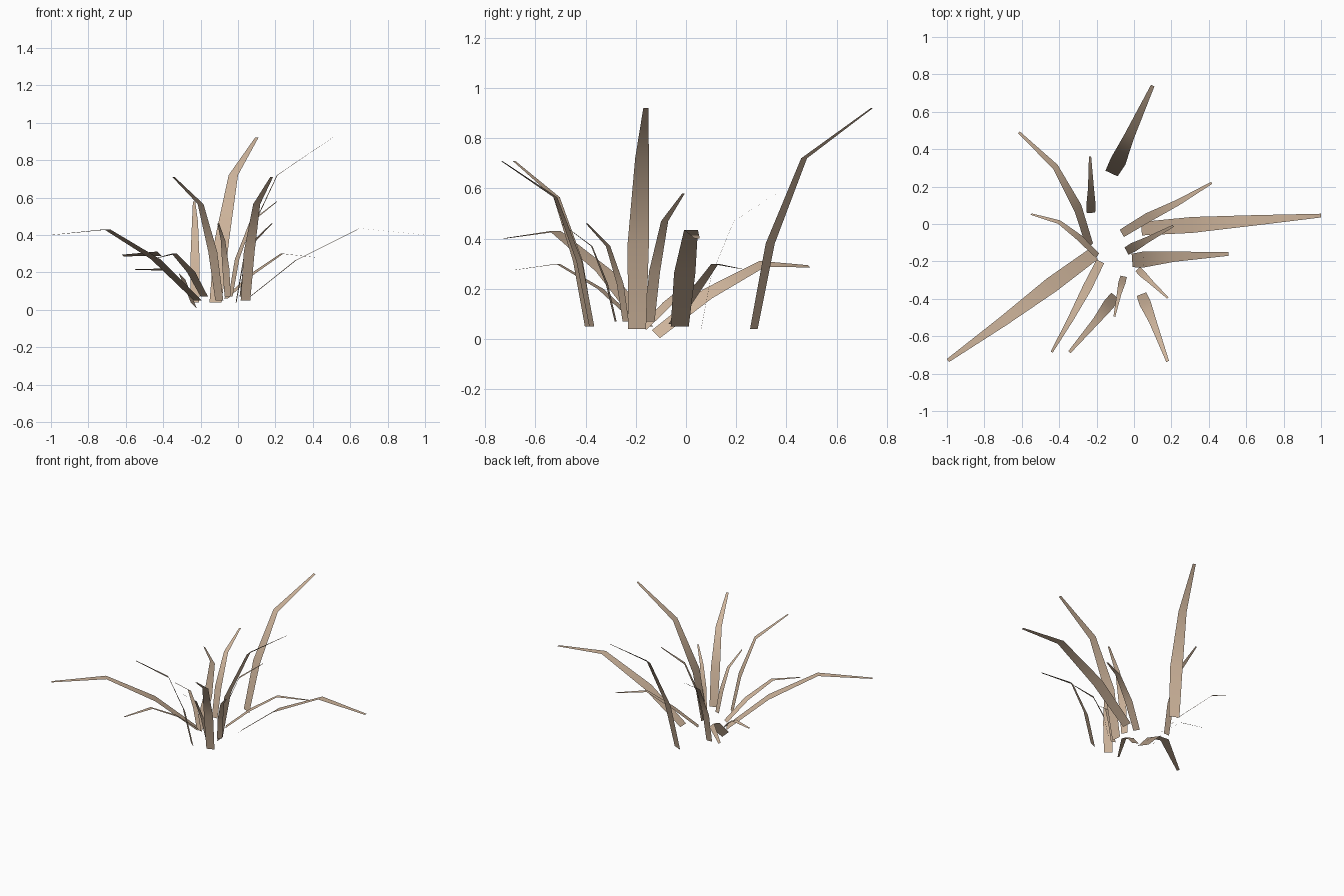
import bpy
from mathutils import Vector

mat = bpy.data.materials.new("dry_grass")
mat.diffuse_color = (0.62, 0.46, 0.33, 1)


def blade(name, path, widths, side=None):
    """Flat tapering strip along a bent path; side overrides the width direction."""
    pts = [Vector(p) for p in path]
    if side is None:
        d = pts[-1] - pts[0]
        side = (d.y, -d.x, 0)
    s = Vector(side).normalized()
    verts, faces = [], []
    for p, w in zip(pts, widths):
        verts += [p - s * w / 2, p + s * w / 2]
    for i in range(len(pts) - 1):
        a = 2 * i
        faces.append((a, a + 1, a + 3, a + 2))
    me = bpy.data.meshes.new(name)
    me.from_pydata(verts, [], faces)
    me.shade_smooth()
    me.materials.append(mat)
    ob = bpy.data.objects.new(name, me)
    bpy.context.collection.objects.link(ob)


BIG = (0.072, 0.085, 0.055, 0.02)
MID = (0.055, 0.062, 0.04, 0.016)
SMALL = (0.045, 0.05, 0.032, 0.012)
TINY = (0.034, 0.038, 0.024, 0.01)

# Tall and wide outer blades
blade("tall_blade_back", [(-.12, .27, .04), (-.085, .335, .38), (-.025, .47, .72), (.10, .74, .92)], BIG)
blade("tall_blade_right", [(-.01, -.195, .04), (.05, -.19, .38), (.21, -.175, .72), (.505, -.16, .92)], BIG)
blade("long_blade_right", [(.04, -.025, .05), (.31, -.005, .265), (.65, .02, .435), (1.0, .045, .40)], BIG)
blade("long_blade_left", [(-.215, -.16, .05), (-.44, -.325, .27), (-.70, -.52, .43), (-.995, -.73, .40)], BIG)

# Medium blades leaning forward
blade("front_blade_right", [(.04, -.375, .05), (.06, -.425, .31), (.10, -.52, .565), (.18, -.735, .71)], MID)
blade("front_blade_left", [(-.10, -.385, .05), (-.135, -.43, .31), (-.20, -.515, .565), (-.345, -.685, .71)], MID)

# Medium blade leaning back left, twisted on edge
blade("back_left_blade", [(-.235, -.12, .02), (-.30, .085, .18), (-.42, .305, .30), (-.615, .49, .29)],
      MID, (1, 1, -1))

# Short inner blades
blade("short_blade_back", [(-.23, .06, .04), (-.23, .10, .25), (-.23, .19, .47), (-.235, .36, .58)], SMALL)
blade("short_blade_right", [(-.04, -.145, .07), (-.005, -.125, .27), (.07, -.085, .47), (.21, -.01, .58)], SMALL)
blade("low_blade_right", [(-.065, -.05, .06), (.075, .035, .19), (.235, .115, .30), (.415, .22, .28)], SMALL)
blade("low_blade_front", [(-.18, -.20, .07), (-.25, -.34, .20), (-.34, -.51, .30), (-.44, -.685, .275)], SMALL)
blade("tiny_blade_front_right", [(.02, -.24, .07), (.04, -.262, .22), (.09, -.31, .37), (.18, -.395, .46)], TINY)
blade("tiny_blade_front", [(-.055, -.28, .07), (-.065, -.315, .22), (-.08, -.375, .37), (-.105, -.495, .46)], TINY)
blade("tiny_blade_left", [(-.195, -.17, .045), (-.29, -.075, .14), (-.40, .01, .215), (-.55, .053, .215)],
      TINY, (1, 1.6, -.9))
